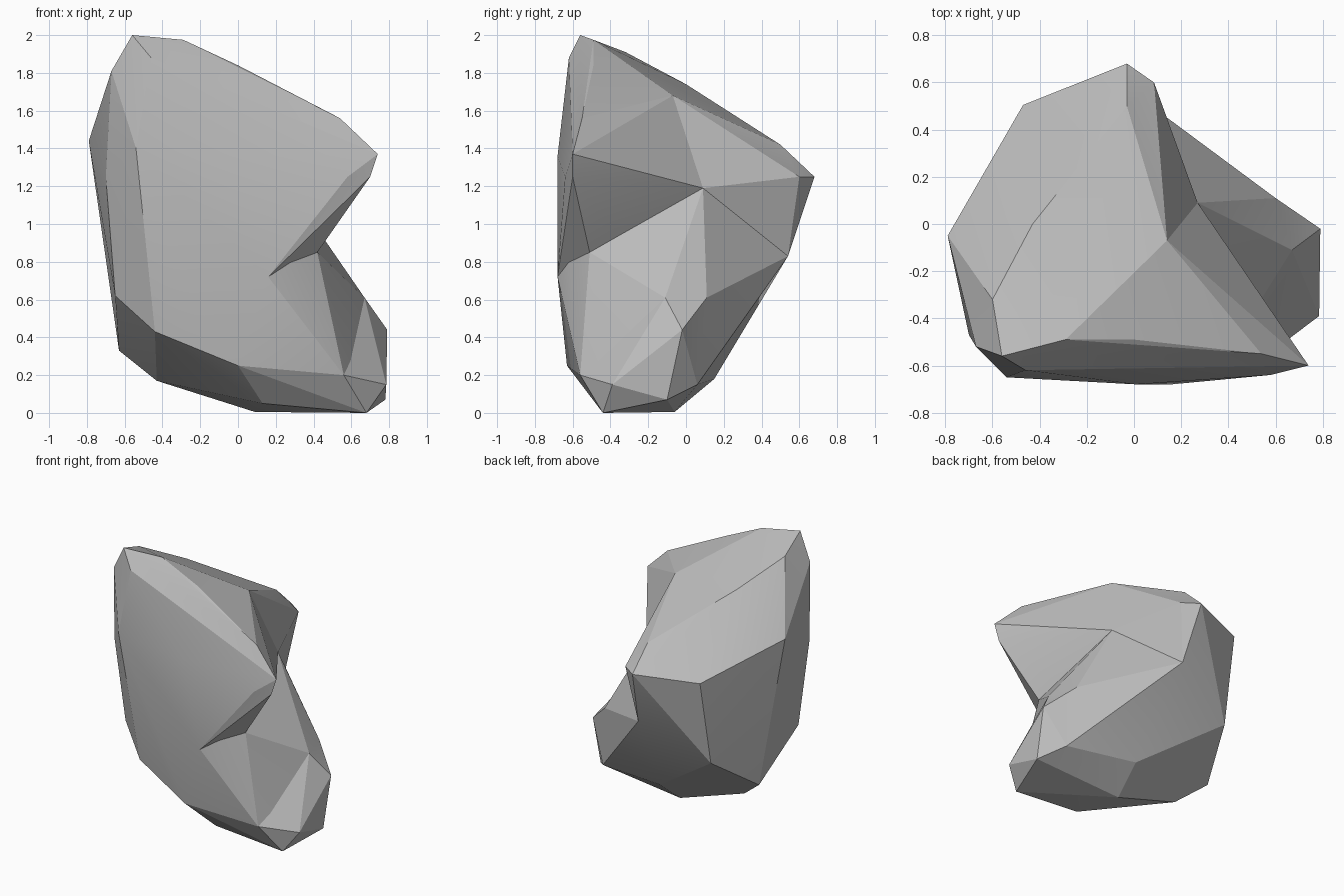
import bpy
import bmesh
from math import radians

default = bpy.data.objects.get("Cube")
if default:
    bpy.data.objects.remove(default, do_unlink=True)

stone = bpy.data.materials.new("stone grey")
stone.use_nodes = True
colour = (0.5, 0.5, 0.5, 1)
stone.diffuse_color = colour
stone.node_tree.nodes["Principled BSDF"].inputs["Base Color"].default_value = colour


def hull_object(name, corners):
    """Wrap the corner points in a convex faceted boulder."""
    bm = bmesh.new()
    for corner in corners:
        bm.verts.new(corner)
    bmesh.ops.convex_hull(bm, input=bm.verts)
    loose = [v for v in bm.verts if not v.link_faces]
    bmesh.ops.delete(bm, geom=loose, context="VERTS")
    bmesh.ops.recalc_face_normals(bm, faces=bm.faces)
    mesh = bpy.data.meshes.new(name)
    bm.to_mesh(mesh)
    bm.free()
    mesh.materials.append(stone)
    obj = bpy.data.objects.new(name, mesh)
    bpy.context.collection.objects.link(obj)
    return obj


# Corners that several masses share
ridge = (.14, -.07, 1.68)
hollow = (.27, .09, 1.19)
notch_front = (.16, -.68, .72)
notch_side = (.42, -.51, .85)
saddle = (.02, .54, .83)
toe_front = (.56, -.56, .2)
toe_tip = (.68, -.44, 0)
toe_top = (.67, -.11, .61)
toe_back = (.6, .11, .61)
toe_heel = (.65, .06, .15)
keel = [(.09, -.06, .005), (.11, .15, .18)]

# Peak and left flank
peak = [
    (-.56, -.56, 2), (-.29, -.49, 1.975), (0, -.49, 1.84), (-.67, -.52, 1.81),
    (-.6, -.32, 1.91), (-.43, 0, 1.74), (-.79, -.05, 1.44), (-.7, -.47, 1.25),
    (-.65, -.41, .62),
]
front_face = [(-.46, -.62, 1.88), (-.54, -.65, 1.4), (.01, -.68, 1.36), (-.44, -.54, .43)]
back_face = [(-.47, .505, 1.23), (-.48, .39, .59), (-.63, .03, .33)]

# Ledge overhanging the notch, and the tail at the back
ledge = [(.54, -.55, 1.56), (.74, -.6, 1.37), (.7, -.6, 1.25), (.58, -.64, 1.25)]
tail = [(-.03, .5, 1.42), (-.03, .68, 1.25), (.085, .6, 1.25)]

# Underside and jutting toe
belly = [(-.43, -.08, .17), (0, -.63, .25), (.13, -.45, .05)]
toe_side = [(.785, -.39, .15), (.78, -.1, .07), (.79, -.02, .44)]

masses = {
    "rock": peak + front_face + ledge + [ridge, hollow, notch_front, notch_side],
    "rock_back": peak + back_face + tail + [ridge, hollow, saddle],
    "rock_base": peak[-3:] + front_face[1:] + back_face + belly + keel + [
        hollow, notch_front, notch_side, saddle,
        toe_front, toe_tip, toe_top, toe_back, toe_heel],
    "rock_toe": toe_side + keel + [toe_front, toe_tip, toe_top, toe_back, toe_heel],
}
rock, *others = [hull_object(name, corners) for name, corners in masses.items()]

# Fuse the masses, leaving the hollows between them
bpy.ops.object.select_all(action="DESELECT")
rock.select_set(True)
bpy.context.view_layer.objects.active = rock
for other in others:
    union = rock.modifiers.new("fuse", "BOOLEAN")
    union.operation = "UNION"
    union.solver = "EXACT"
    union.object = other
    bpy.ops.object.modifier_apply(modifier=union.name)
    bpy.data.objects.remove(other, do_unlink=True)

# Faceted shading, softened only across the faintest ridges
bpy.ops.object.shade_smooth_by_angle(angle=radians(15))
